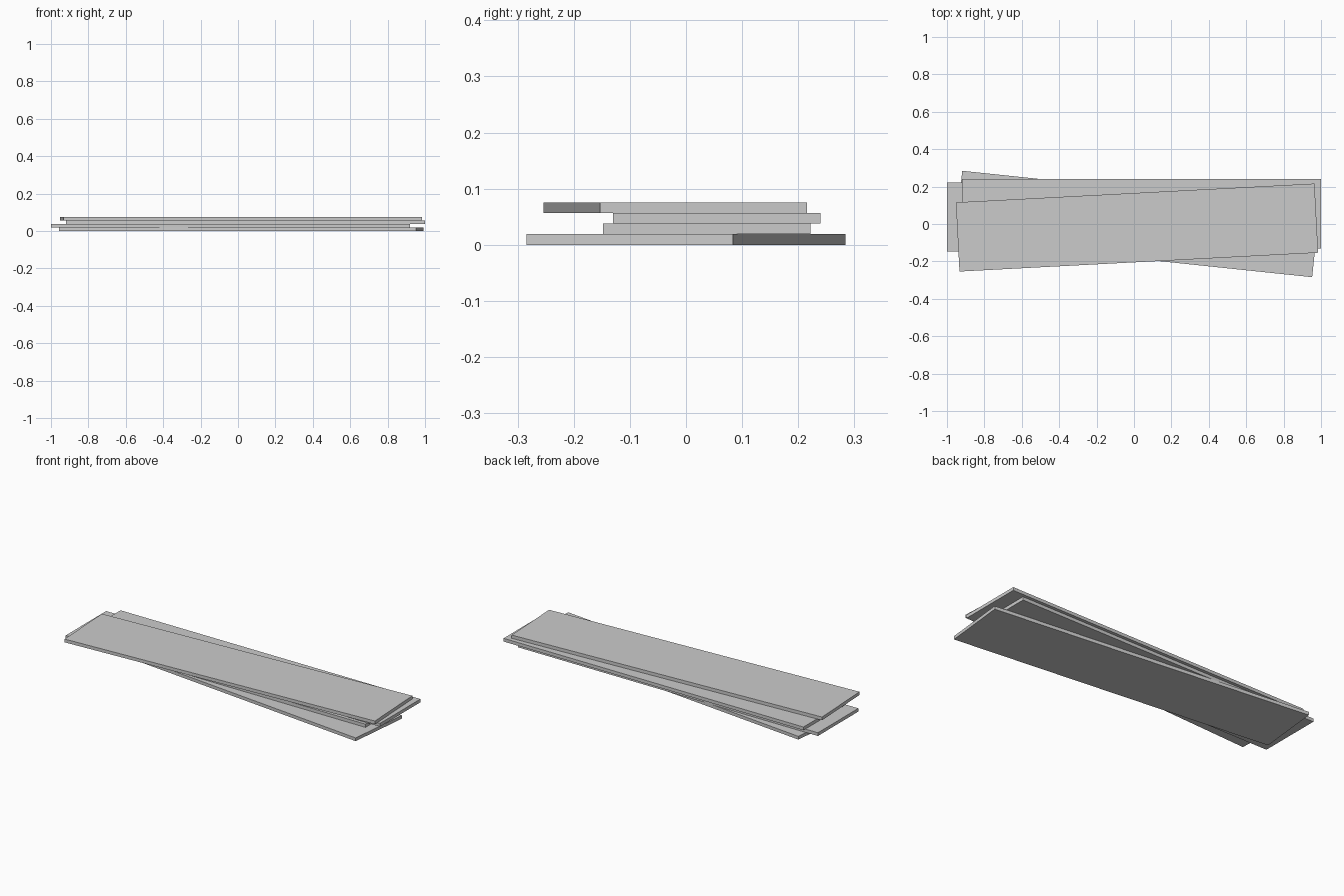
import bpy
from math import radians

cube = bpy.data.objects.get("Cube")
if cube:
    bpy.data.objects.remove(cube, do_unlink=True)

LENGTH, WIDTH, THICK = 1.92, 0.37, 0.0188

grey = bpy.data.materials.new("plain_grey")
grey.use_nodes = True
colour = (0.6, 0.6, 0.6, 1)
grey.diffuse_color = colour
grey.node_tree.nodes["Principled BSDF"].inputs["Base Color"].default_value = colour


def plank(name, level, x, y, turn):
    """One flat board, lying at a level of the stack."""
    bpy.ops.mesh.primitive_cube_add(
        size=1, location=(x, y, (level + 0.5) * THICK), rotation=(0, 0, radians(turn)))
    board = bpy.context.object
    board.name = name
    board.scale = (LENGTH, WIDTH, THICK)
    board.data.materials.append(grey)


# Loose stack of four boards, bottom to top
plank("bottom_plank", 0, 0.017, 0, -6)
plank("lower_middle_plank", 1, -0.04, 0.037, 0)
plank("upper_middle_plank", 2, 0.04, 0.055, 0)
plank("top_plank", 3, 0.016, -0.019, 3)
